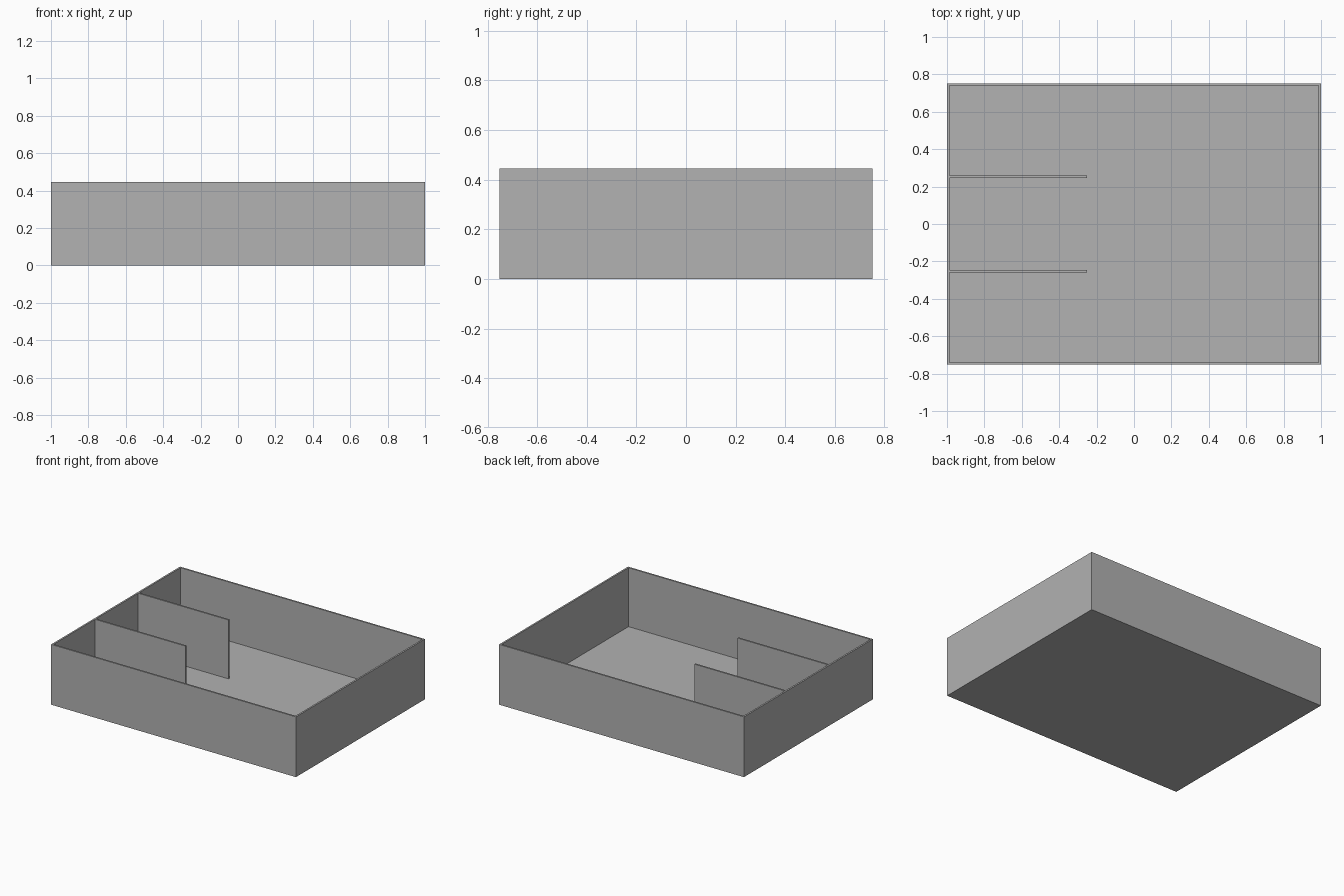
import bpy
import bmesh

if "Cube" in bpy.data.objects:
    bpy.data.objects.remove(bpy.data.objects["Cube"], do_unlink=True)

WIDTH, DEPTH, HEIGHT = 2.0, 1.504, 0.445
WALL = 0.0125
FLOOR = 0.01

grey = bpy.data.materials.new("plain grey")
grey.use_nodes = True
colour = (0.445, 0.445, 0.445, 1)
grey.diffuse_color = colour
grey.node_tree.nodes["Principled BSDF"].inputs["Base Color"].default_value = colour


def box(low, high):
    """Bmesh box between two opposite corners."""
    bm = bmesh.new()
    bmesh.ops.create_cube(bm, size=1)
    for v in bm.verts:
        v.co = [h if c > 0 else l for c, l, h in zip(v.co, low, high)]
    return bm


def finish(bm, name):
    mesh = bpy.data.meshes.new(name)
    bm.to_mesh(mesh)
    bm.free()
    mesh.materials.append(grey)
    obj = bpy.data.objects.new(name, mesh)
    bpy.context.collection.objects.link(obj)
    return obj


# Open tray: inset the top face and push it down to the floor
bm = box((-WIDTH / 2, -DEPTH / 2, 0), (WIDTH / 2, DEPTH / 2, HEIGHT))
bm.normal_update()
top = max(bm.faces, key=lambda f: f.calc_center_median().z)
bmesh.ops.inset_region(bm, faces=[top], thickness=WALL, use_even_offset=True)
inner = bmesh.ops.extrude_discrete_faces(bm, faces=[top])["faces"][0]
for v in inner.verts:
    v.co.z = FLOOR
bmesh.ops.recalc_face_normals(bm, faces=bm.faces)
finish(bm, "tray")

# Two partitions running inward from the right wall
for name, y in (("front_partition", -0.252), ("back_partition", 0.252)):
    bm = box((-WIDTH / 2 + WALL, y - WALL / 2, FLOOR),
             (-0.25, y + WALL / 2, HEIGHT))
    finish(bm, name)
